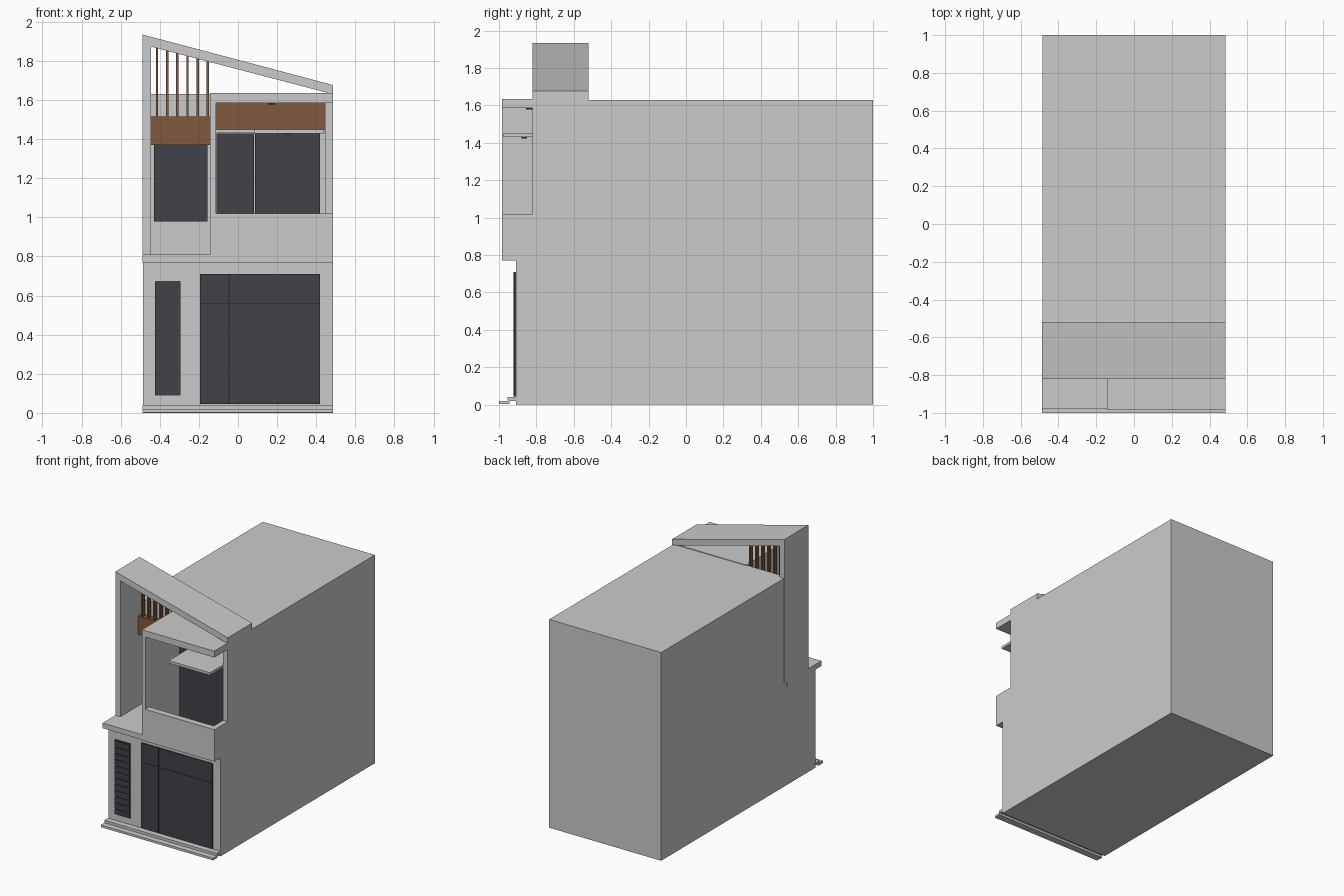
import bpy, bmesh
from mathutils import Vector

if "Cube" in bpy.data.objects:
    bpy.data.objects.remove(bpy.data.objects["Cube"])


def material(name, rgb):
    m = bpy.data.materials.new(name)
    m.diffuse_color = (*rgb, 1)
    m.use_nodes = True
    m.node_tree.nodes["Principled BSDF"].inputs["Base Color"].default_value = m.diffuse_color
    return m


DARK = material("dark_glass", (0.05, 0.055, 0.065))
FRAME = material("dark_frame", (0.03, 0.032, 0.037))
WOOD = material("wood", (0.22, 0.10, 0.05))


def prism(name, points, offset, mat=None):
    """Extrude a flat outline along an offset vector."""
    bm = bmesh.new()
    face = bm.faces.new([bm.verts.new(p) for p in points])
    ext = bmesh.ops.extrude_face_region(bm, geom=[face])
    verts = [v for v in ext["geom"] if isinstance(v, bmesh.types.BMVert)]
    bmesh.ops.translate(bm, verts=verts, vec=Vector(offset))
    bmesh.ops.recalc_face_normals(bm, faces=bm.faces)
    mesh = bpy.data.meshes.new(name)
    bm.to_mesh(mesh)
    bm.free()
    ob = bpy.data.objects.new(name, mesh)
    bpy.context.collection.objects.link(ob)
    if mat:
        mesh.materials.append(mat)
    return ob


def box(name, x, y, z, mat=None):
    pts = [(x[0], y[0], z[0]), (x[1], y[0], z[0]), (x[1], y[1], z[0]), (x[0], y[1], z[0])]
    return prism(name, pts, (0, 0, z[1] - z[0]), mat)


# Main volume: stepped side outline, set back on the upper floor
side = [(-0.91, 0), (1, 0), (1, 1.63), (-0.55, 1.63), (-0.55, 0.77), (-0.91, 0.77)]
prism("house_body", [(-0.485, y, z) for y, z in side], (0.97, 0, 0))

# Two floating entrance treads
box("lower_step", (-0.488, 0.485), (-1.0, -0.945), (0.003, 0.02))
box("upper_step", (-0.488, 0.485), (-0.955, -0.905), (0.02, 0.04))

# Ground floor door with frame lines
box("entrance_door", (-0.195, 0.42), (-0.92, -0.905), (0.045, 0.71), DARK)
box("door_mullion", (-0.05, -0.042), (-0.922, -0.91), (0.045, 0.71), FRAME)
box("door_transom", (-0.195, 0.42), (-0.922, -0.91), (0.556, 0.563), FRAME)

# Ground floor louvred window
box("louvre_window", (-0.425, -0.295), (-0.914, -0.905), (0.09, 0.675), DARK)
for i in range(12):
    z = 0.092 + i * 0.0485
    box(f"louvre_{i + 1}", (-0.425, -0.295), (-0.92, -0.91), (z, z + 0.04), DARK)

# Upper floor slabs and balcony box
box("terrace_slab", (-0.488, -0.143), (-0.978, -0.55), (0.77, 0.81))
box("balcony_floor", (-0.143, 0.485), (-0.94, -0.55), (0.77, 0.81))
box("balcony_front", (-0.143, 0.485), (-0.985, -0.935), (0.77, 1.02))
box("balcony_side", (0.445, 0.485), (-0.935, -0.82), (0.77, 1.02))
box("balcony_right_wall", (0.445, 0.485), (-0.82, -0.55), (0.77, 1.61))
box("balcony_left_fin", (-0.143, -0.113), (-0.985, -0.55), (0.81, 1.60))
box("balcony_roof", (-0.143, 0.485), (-0.985, -0.54), (1.585, 1.635))

# Left fin that folds over into the sloping roof
fold = [(-0.488, 0.81), (-0.445, 0.81), (-0.445, 1.873), (0.485, 1.63), (0.485, 1.677), (-0.488, 1.935)]
prism("fin_and_sloped_roof", [(x, -0.82, z) for x, z in fold], (0, 0.3, 0))

# Upper windows, lintel and canopy
box("balcony_glass_left", (-0.11, 0.083), (-0.565, -0.545), (0.81, 1.43), DARK)
box("balcony_glass_right", (0.087, 0.42), (-0.57, -0.545), (0.81, 1.43), DARK)
box("window_lintel", (-0.113, 0.445), (-0.585, -0.55), (1.432, 1.45))
box("canopy", (0.083, 0.44), (-0.975, -0.55), (1.43, 1.45))
box("terrace_window", (-0.43, -0.155), (-0.565, -0.545), (0.98, 1.38), DARK)

# Small lamps under roof and canopy
box("roof_lamp", (0.153, 0.188), (-0.855, -0.82), (1.578, 1.587), FRAME)
box("canopy_lamp", (0.238, 0.268), (-0.88, -0.85), (1.424, 1.433), FRAME)

# Wood cladding and vertical battens up to the sloping roof
box("balcony_cladding", (-0.113, 0.445), (-0.57, -0.545), (1.45, 1.586), WOOD)
box("terrace_cladding", (-0.445, -0.143), (-0.6, -0.545), (1.37, 1.515), WOOD)
for i in range(6):
    x = -0.414 + i * 0.052
    top = 1.885 - (x + 0.445) * 0.262
    box(f"batten_{i + 1}", (x - 0.006, x + 0.006), (-0.6, -0.57), (1.515, top), WOOD)
